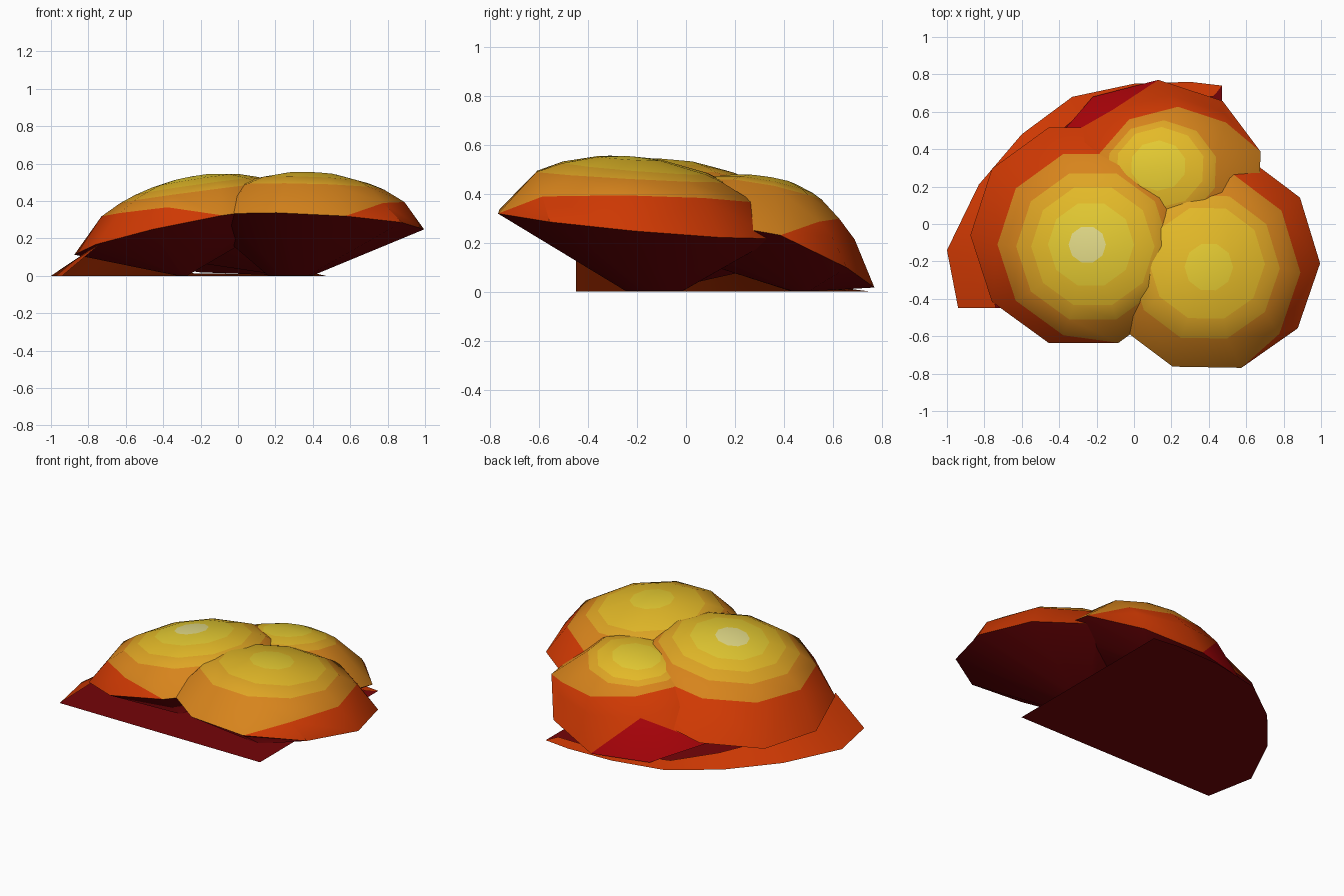
import bpy, bmesh
from math import cos, sin, radians, hypot
from mathutils import Vector

cube = bpy.data.objects.get("Cube")
if cube:
    bpy.data.objects.remove(cube)


def linear(c):
    c /= 255
    return c / 12.92 if c <= 0.04045 else ((c + 0.055) / 1.055) ** 2.4


def material(name, rgb):
    m = bpy.data.materials.new(name)
    m.use_nodes = True
    col = [linear(c) for c in rgb] + [1.0]
    m.diffuse_color = col
    m.node_tree.nodes["Principled BSDF"].inputs["Base Color"].default_value = col
    return m


PALETTE = [
    material("cream", (226, 218, 135)),
    material("lemon", (228, 202, 50)),
    material("yellow", (228, 186, 40)),
    material("gold", (222, 165, 36)),
    material("amber", (215, 132, 28)),
    material("red_orange", (208, 57, 3)),
    material("red", (170, 3, 9)),
    material("dark_red", (117, 4, 8)),
]
CREAM, LEMON, YELLOW, GOLD, AMBER, RED_ORANGE, RED, DARK_RED = range(8)
SIDES = 10


def finish(bm, name, fix_normals=True):
    if fix_normals:
        bmesh.ops.recalc_face_normals(bm, faces=bm.faces[:])
    mesh = bpy.data.meshes.new(name)
    bm.to_mesh(mesh)
    bm.free()
    for m in PALETTE:
        mesh.materials.append(m)
    obj = bpy.data.objects.new(name, mesh)
    bpy.context.collection.objects.link(obj)
    bpy.ops.object.select_all(action='DESELECT')
    obj.select_set(True)
    bpy.context.view_layer.objects.active = obj
    bpy.ops.object.shade_smooth_by_angle(angle=radians(38))


def dome(name, centre, u_axis, v_axis, radius, height, start, rings, foot, foot_radius,
         droop=0.0, red_corner=None):
    """Faceted cap of colour rings on a tilted rim, over a cone that narrows to a foot.
    rings: (radius, shift u, shift v, colour) from the crown outwards."""
    bm = bmesh.new()

    def point(u, v, angle=0.0):
        # a ring that nearly reaches the rim joins it
        if hypot(u, v) > 0.92 * radius:
            u, v = radius * cos(angle), radius * sin(angle)
        t = min(1.0, hypot(u, v) / radius)
        p = Vector(centre) + u * Vector(u_axis) + v * Vector(v_axis)
        p.z += height * (1 - t * t) ** 0.6 - droop * t * t * max(0, v) / radius
        p.z = max(p.z, 0.004)
        return bm.verts.new(p)

    def add(verts, colour):
        bm.faces.new(verts).material_index = colour

    angles = [radians(start + 360 / SIDES * j) for j in range(SIDES)]
    loops = [[point(du + r * cos(a), dv + r * sin(a), a) for a in angles]
             for r, du, dv, _ in rings]
    crown = point(rings[0][1], rings[0][2])
    for j in range(SIDES):
        k = (j + 1) % SIDES
        add((crown, loops[0][j], loops[0][k]), rings[0][3])
        for i in range(1, len(rings)):
            a, b, colour = loops[i - 1], loops[i], rings[i][3]
            if i < len(rings) - 1:
                add((a[j], b[j], b[k], a[k]), colour)
                continue
            # the lowest ring is triangulated in wide zigzag facets
            peak, side = (j, k) if j % 2 else (k, j)
            add((b[j], b[k], a[peak]), RED if peak == red_corner else colour)
            add((b[side], a[side], a[peak]), colour)
    # underside
    rim = loops[-1]
    base = [bm.verts.new((foot[0] + foot_radius * cos(a), foot[1] + foot_radius * sin(a), 0.002))
            for a in angles]
    for j in range(SIDES):
        k = (j + 1) % SIDES
        add((rim[j], base[j], base[k], rim[k]), DARK_RED)
    add(base, DARK_RED)
    bmesh.ops.remove_doubles(bm, verts=bm.verts[:], dist=0.001)
    finish(bm, name)


# Three overlapping lobes
dome("front_lobe", (0.40, -0.20, 0.277), (1, 0, -0.05), (0, 1, -0.09), 0.595, 0.275, -1,
     [(0.13, 0, -0.03, LEMON), (0.31, -0.01, -0.01, YELLOW), (0.40, -0.02, -0.03, GOLD),
      (0.56, -0.07, -0.05, AMBER), (0.595, 0, 0, RED_ORANGE)],
     (0.28, -0.13), 0.12)

dome("side_lobe", (-0.27, -0.06, 0.234), (1, 0, 0.2), (0, 1, -0.09), 0.605, 0.29, 0,
     [(0.10, 0.02, -0.05, CREAM), (0.23, 0.04, -0.05, LEMON), (0.33, 0.05, -0.06, YELLOW),
      (0.41, 0.05, -0.06, GOLD), (0.51, 0.05, -0.05, AMBER), (0.605, 0, 0, RED_ORANGE)],
     (-0.3, -0.15), 0.03)

dome("back_lobe", (0.11, 0.24, 0.235), (1, 0, 0.1), (0, 0.9, 0), 0.59, 0.24, 16,
     [(0.15, 0.02, 0.08, LEMON), (0.24, 0.03, 0.07, YELLOW), (0.30, 0.04, 0.05, GOLD),
      (0.44, 0.11, -0.01, AMBER), (0.50, 0.06, 0, RED_ORANGE), (0.59, 0, 0, RED_ORANGE)],
     (0.27, 0.47), 0.04, droop=0.22, red_corner=3)

# Sloping skirt around the back and side
outline = [(-0.94, -0.45), (-1.0, -0.14), (-0.83, 0.21), (-0.60, 0.48),
           (-0.33, 0.68), (0.0, 0.75), (0.30, 0.76), (0.47, 0.74)]
bm = bmesh.new()
lower = [bm.verts.new((x, y, 0)) for x, y in outline]
upper = []
for i, (x, y) in enumerate(outline):
    s = i / (len(outline) - 1)
    inset = 0.24 - 0.16 * s
    target_y = -0.45 if i == 0 else 0.0
    upper.append(bm.verts.new((x + (-0.1 - x) * inset, y + (target_y - y) * inset,
                               0.17 * max(0.06, 1 - 1.6 * s))))
for i in range(len(outline) - 1):
    f = bm.faces.new((lower[i + 1], lower[i], upper[i], upper[i + 1]))
    f.material_index = RED_ORANGE
bm.normal_update()
if bm.faces[:][0].normal.x > 0:
    bmesh.ops.reverse_faces(bm, faces=bm.faces[:])
finish(bm, "skirt", fix_normals=False)

# Flat base sheet with two straight cut edges
bm = bmesh.new()
sheet = bm.faces.new([bm.verts.new((x, y, 0)) for x, y in outline + [(0.47, -0.45)]])
sheet.material_index = DARK_RED
bm.normal_update()
if sheet.normal.z > 0:
    sheet.normal_flip()
finish(bm, "base_sheet", fix_normals=False)
